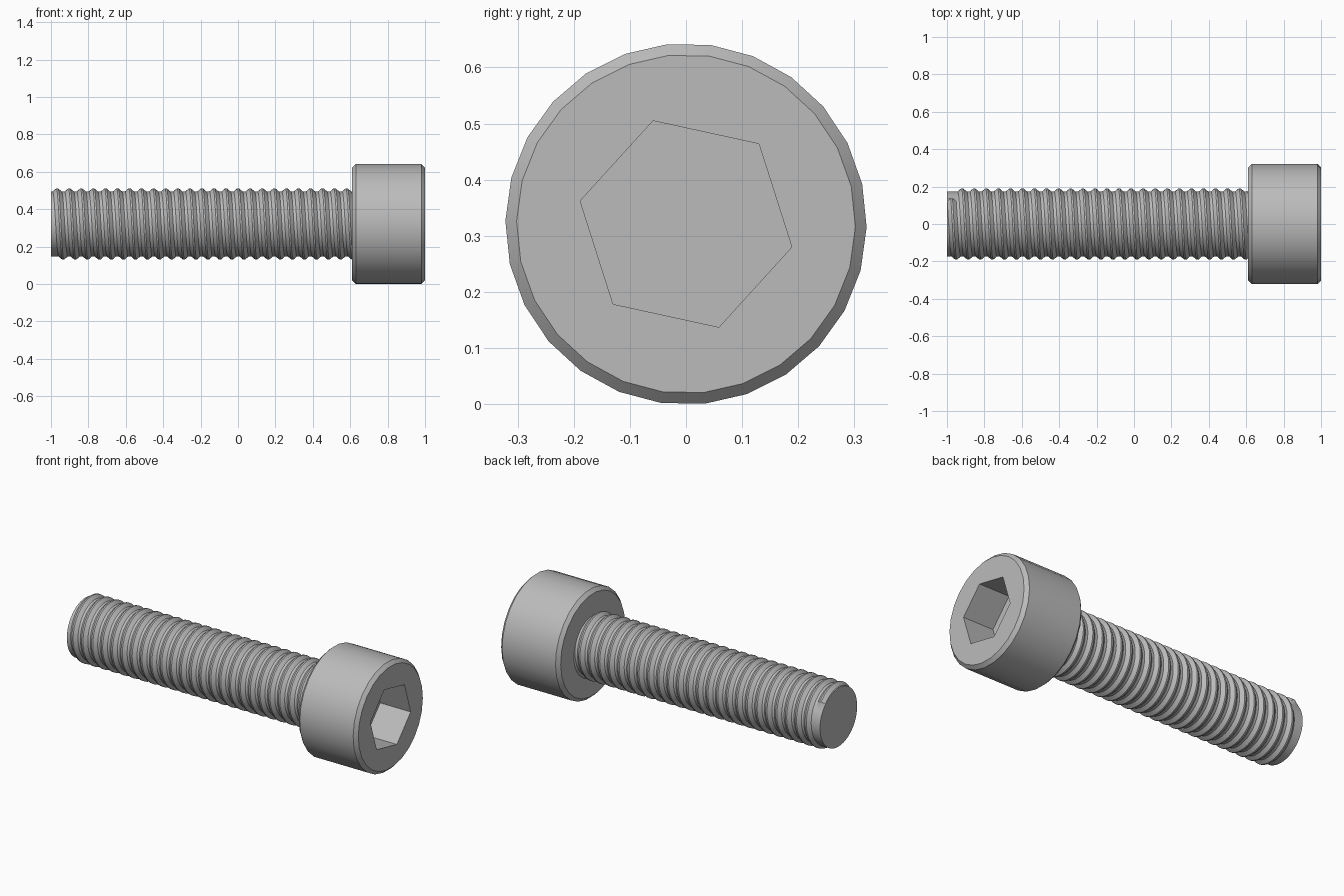
import bpy, bmesh
from math import pi, sin, cos, atan2, radians

default = bpy.data.objects.get("Cube")
if default:
    bpy.data.objects.remove(default)

AXIS_Z = 0.321
HEAD_BACK, HEAD_R, CHAMFER = 0.61, 0.322, 0.02
SOCKET_R, SOCKET_DEPTH = 0.193, 0.2
PITCH, CORE_R, CREST_R = 0.0645, 0.174, 0.191

steel = bpy.data.materials.new("steel grey")
steel.use_nodes = True
grey = (0.5, 0.5, 0.5, 1)
steel.diffuse_color = grey
steel.node_tree.nodes["Principled BSDF"].inputs["Base Color"].default_value = grey


def point(x, r, angle):
    """Point around the bolt axis, angle measured from +y towards +z."""
    return (x, r * cos(angle), AXIS_Z + r * sin(angle))


def ring(bm, x, r, sides, offset):
    return [bm.verts.new(point(x, r, offset + 2 * pi * i / sides)) for i in range(sides)]


def bridge(bm, a, b):
    n = len(a)
    for i in range(n):
        bm.faces.new((a[i], a[(i + 1) % n], b[(i + 1) % n], b[i]))


def loop_edges(bm, loop):
    return [bm.edges.get((loop[i - 1], loop[i])) for i in range(len(loop))]


def finish(bm, name):
    bmesh.ops.recalc_face_normals(bm, faces=bm.faces)
    mesh = bpy.data.meshes.new(name)
    bm.to_mesh(mesh)
    bm.free()
    mesh.materials.append(steel)
    obj = bpy.data.objects.new(name, mesh)
    bpy.context.collection.objects.link(obj)
    bpy.ops.object.select_all(action='DESELECT')
    obj.select_set(True)
    bpy.context.view_layer.objects.active = obj
    bpy.ops.object.shade_smooth_by_angle(angle=radians(28))
    return obj


# Cylinder head with chamfered rims and a hexagonal socket
bm = bmesh.new()
profile = [(HEAD_BACK, HEAD_R - CHAMFER), (HEAD_BACK + CHAMFER, HEAD_R),
           (1 - CHAMFER, HEAD_R), (1, HEAD_R - CHAMFER)]
rims = [ring(bm, x, r, 26, radians(-1)) for x, r in profile]
for a, b in zip(rims, rims[1:]):
    bridge(bm, a, b)
bm.faces.new(rims[0])
mouth = ring(bm, 1, SOCKET_R, 6, radians(-12.3))
floor = ring(bm, 1 - SOCKET_DEPTH, SOCKET_R, 6, radians(-12.3))
bridge(bm, mouth, floor)
bm.faces.new(floor)
bmesh.ops.triangle_fill(bm, use_beauty=True, normal=(1, 0, 0),
                        edges=loop_edges(bm, rims[-1]) + loop_edges(bm, mouth))
finish(bm, "socket_head")

# Threaded shank: a ridge profile swept along a right-handed helix
bm = bmesh.new()
STEPS, START = 48, 0.125
ridge = [(-0.375, CORE_R), (-0.07, CREST_R), (0.07, CREST_R), (0.375, CORE_R)]
sections = []
for i in range(-2 * STEPS, 28 * STEPS):
    turn = i / STEPS
    crest_x = -0.975 + PITCH * (turn - START)
    section = []
    for shift, r in ridge:
        x = min(max(crest_x + shift * PITCH, -1), HEAD_BACK + 0.03)
        r = r if turn >= START else CORE_R
        section.append(bm.verts.new(point(x, r, 2 * pi * turn)))
    sections.append(section)
for i in range(len(sections) - STEPS - 1):
    a = sections[i] + [sections[i + STEPS][0]]
    b = sections[i + 1] + [sections[i + 1 + STEPS][0]]
    for j in range(len(ridge)):
        bm.faces.new((a[j], a[j + 1], b[j + 1], b[j]))
bmesh.ops.remove_doubles(bm, verts=bm.verts, dist=1e-5)
bmesh.ops.delete(bm, geom=[v for v in bm.verts if not v.link_faces], context='VERTS')

# Flat tip
tip = [v for v in bm.verts if v.co.x < -1 + 1e-6]
tip.sort(key=lambda v: atan2(v.co.z - AXIS_Z, v.co.y))
bm.faces.new(tip)
finish(bm, "threaded_shank")
